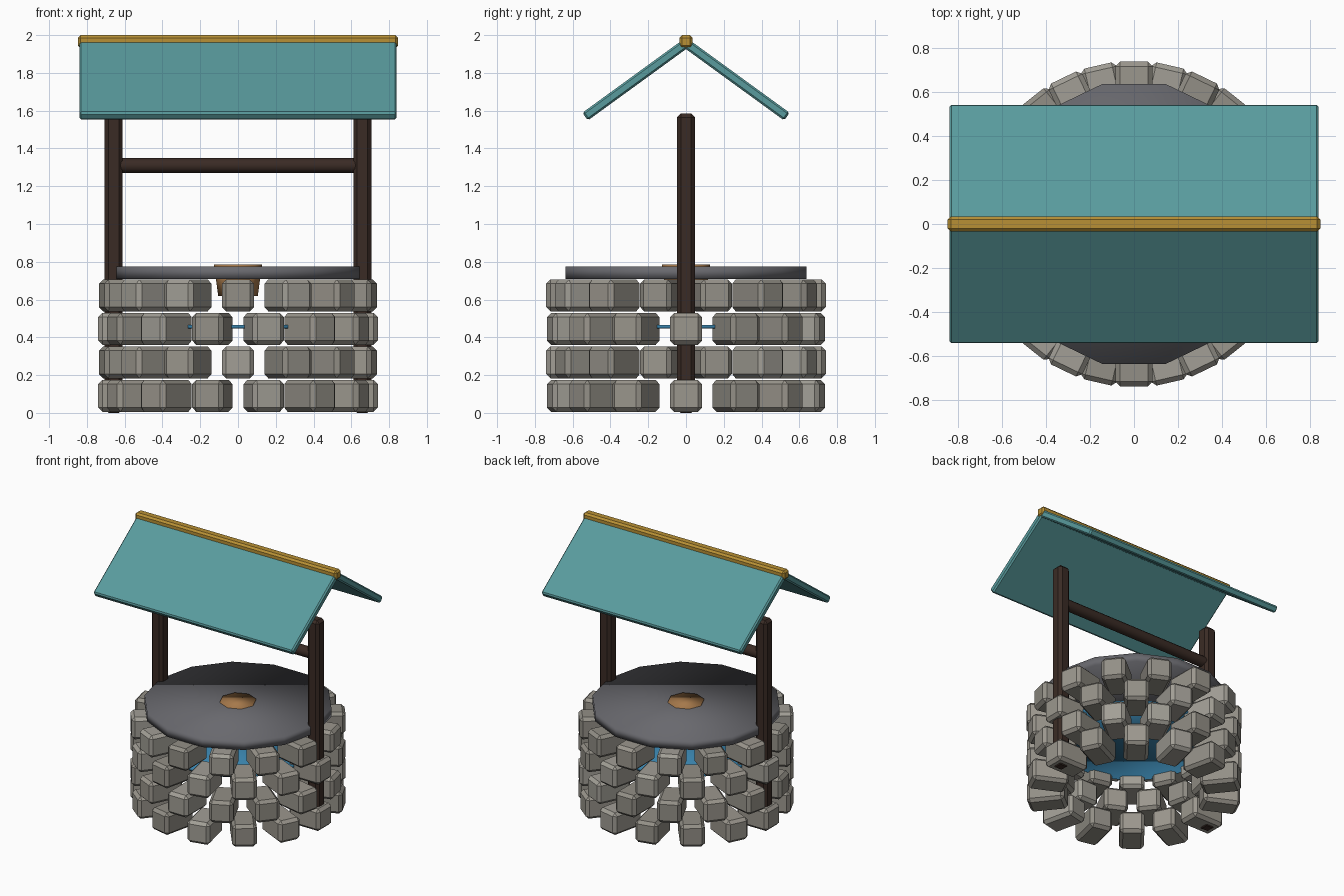
import bpy, bmesh, math, random
from mathutils import Matrix, Vector

if "Cube" in bpy.data.objects:
    bpy.data.objects.remove(bpy.data.objects["Cube"])

random.seed(4)


def mat(name, rgb):
    m = bpy.data.materials.new(name)
    m.diffuse_color = (*rgb, 1)
    m.use_nodes = True
    m.node_tree.nodes["Principled BSDF"].inputs["Base Color"].default_value = m.diffuse_color
    return m


STONES = [mat("stone_%d" % i, c) for i, c in enumerate(
    [(.33, .31, .27), (.29, .275, .24), (.36, .345, .305)])]
WOOD = mat("dark_wood", (.042, .024, .018))
TEAL = mat("roof_teal", (.10, .33, .34))
GOLD = mat("ridge_gold", (.48, .28, .035))
SLATE = mat("slate", (.14, .14, .155))
BUCKET = mat("bucket_wood", (.38, .19, .07))
WATER = mat("water_blue", (.04, .22, .40))


def finish(name, bm, mats, smooth=False):
    bmesh.ops.recalc_face_normals(bm, faces=bm.faces)
    me = bpy.data.meshes.new(name)
    for f in bm.faces:
        f.smooth = smooth
    bm.to_mesh(me)
    bm.free()
    for m in mats:
        me.materials.append(m)
    ob = bpy.data.objects.new(name, me)
    bpy.context.collection.objects.link(ob)
    return ob


def add_box(bm, size, matrix, bevel, index=0):
    """Chamfered block added to bm."""
    part = bmesh.new()
    bmesh.ops.create_cube(part, size=1, matrix=Matrix.Diagonal((*size, 1)))
    bmesh.ops.bevel(part, geom=part.edges[:], offset=bevel, segments=1,
                    affect='EDGES', profile=0.5)
    part.transform(matrix)
    for f in part.faces:
        f.material_index = index
    tmp = bpy.data.meshes.new("tmp")
    part.to_mesh(tmp)
    part.free()
    bm.from_mesh(tmp)
    bpy.data.meshes.remove(tmp)


def box(name, size, loc, m, bevel, rot_x=0):
    bm = bmesh.new()
    add_box(bm, size, Matrix.Translation(loc) @ Matrix.Rotation(rot_x, 4, 'X'), bevel)
    return finish(name, bm, [m])


def drum(name, r1, r2, depth, sides, loc, m, rot=Matrix(), smooth=True):
    bm = bmesh.new()
    # first vertex lies on the y axis
    turn = Matrix.Rotation(math.pi / 2, 4, 'Z')
    bmesh.ops.create_cone(bm, cap_ends=True, segments=sides, radius1=r1, radius2=r2,
                          depth=depth, matrix=Matrix.Translation(loc) @ rot @ turn)
    return finish(name, bm, [m], smooth)


# Wall: four staggered courses of chamfered stones
N = 14
for row in range(4):
    bm = bmesh.new()
    for k in range(N):
        a = 2 * math.pi * (k + 0.5 * (row % 2)) / N
        place = Matrix.Rotation(a, 4, 'Z') @ Matrix.Translation((0.609, 0, 0.09 + 0.1773 * row))
        add_box(bm, (0.262, 0.17, 0.168), place, 0.022, random.randrange(3))
    finish("stone_course_%d" % (row + 1), bm, STONES)

# Water, capping slab and bucket
drum("water", 0.55, 0.55, 0.018, N, (0, 0, 0.457), WATER)
drum("cap_slab", 0.653, 0.653, 0.065, N, (0, 0, 0.7425), SLATE)
drum("bucket", 0.105, 0.127, 0.165, 8, (0, 0, 0.7025), BUCKET)

# Posts and crossbar
for side, s in (("left", -1), ("right", 1)):
    box(side + "_post", (0.095, 0.095, 1.585), (s * 0.658, 0, 0.7925), WOOD, 0.02)
bar = drum("crossbar", 0.04, 0.04, 1.27, 12, (0, 0, 1.31), WOOD,
           Matrix.Rotation(math.pi / 2, 4, 'Y'))
bar.data.set_sharp_from_angle(angle=math.radians(40))

# Roof panels and ridge
for side, s in (("front", -1), ("back", 1)):
    box(side + "_roof_panel", (1.68, 0.665, 0.05), (0, s * 0.265, 1.764), TEAL, 0.01,
        -s * math.radians(36))
box("roof_ridge", (1.696, 0.07, 0.07), (0, 0, 1.965), GOLD, 0.014)
